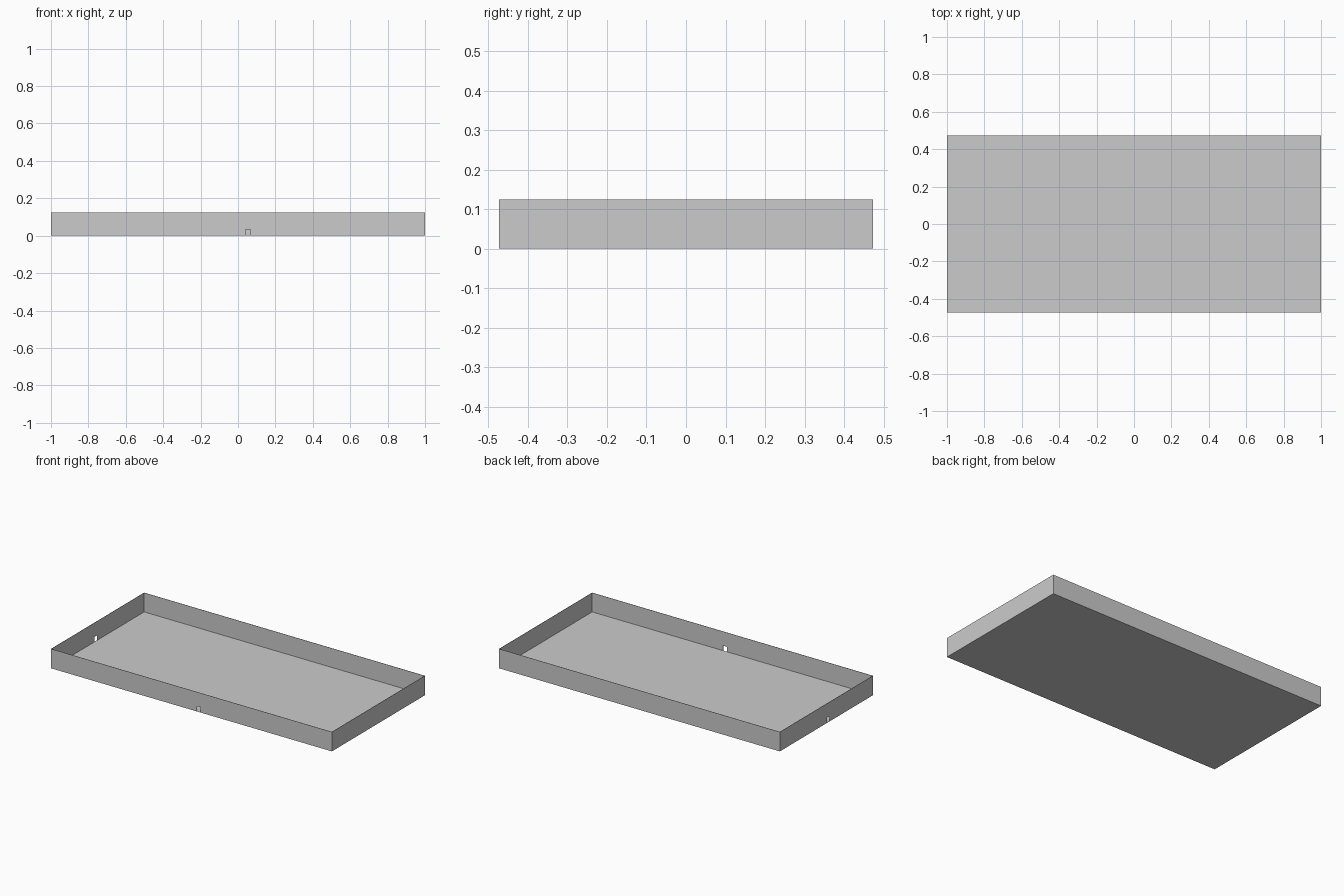
import bpy
import bmesh

cube = bpy.data.objects.get("Cube")
if cube:
    bpy.data.objects.remove(cube, do_unlink=True)

CELL = 1 / 19              # floor tile pitch
COLS, ROWS = 38, 18
HALF_X, HALF_Y = COLS * CELL / 2, ROWS * CELL / 2
HEIGHT = 0.125
THICK = 0.002              # sheet thickness of walls and base
DOOR_W, DOOR_H = CELL / 2, 0.034

grey = bpy.data.materials.new("plain grey")
grey.use_nodes = True
grey.diffuse_color = (0.6, 0.6, 0.6, 1)
grey.node_tree.nodes["Principled BSDF"].inputs["Base Color"].default_value = (0.6, 0.6, 0.6, 1)


def finish(name, bm):
    mesh = bpy.data.meshes.new(name)
    bm.to_mesh(mesh)
    bm.free()
    mesh.materials.append(grey)
    obj = bpy.data.objects.new(name, mesh)
    bpy.context.collection.objects.link(obj)
    return obj


def wall(name, along_x, side, door=None):
    """Thin upright sheet, with an optional doorway centred at door."""
    half = HALF_X if along_x else HALF_Y
    outline = [(-half, 0)]
    if door is not None:
        a, b = door - DOOR_W / 2, door + DOOR_W / 2
        outline += [(a, 0), (a, DOOR_H), (b, DOOR_H), (b, 0)]
    outline += [(half, 0), (half, HEIGHT), (-half, HEIGHT)]
    offset = side * (HALF_Y if along_x else HALF_X)
    bm = bmesh.new()
    points = [(u, offset, z) if along_x else (offset, u, z) for u, z in outline]
    face = bm.faces.new([bm.verts.new(p) for p in points])
    # Thicken towards the inside
    extruded = bmesh.ops.extrude_face_region(bm, geom=[face], use_keep_orig=True)
    moved = [v for v in extruded["geom"] if isinstance(v, bmesh.types.BMVert)]
    shift = (0, -side * THICK, 0) if along_x else (-side * THICK, 0, 0)
    bmesh.ops.translate(bm, verts=moved, vec=shift)
    bmesh.ops.recalc_face_normals(bm, faces=bm.faces)
    return finish(name, bm)


# Walls: the front and right ones have a small doorway
wall("front_wall", True, -1, door=CELL)
wall("back_wall", True, 1)
wall("left_wall", False, 1)
wall("right_wall", False, -1, door=-0.02)

# Flat underside
bm = bmesh.new()
corners = [(-1, -1), (-1, 1), (1, 1), (1, -1)]
bm.faces.new([bm.verts.new((x * HALF_X, y * HALF_Y, 0)) for x, y in corners])
finish("base_sheet", bm)

# Floor of separate square tiles laid edge to edge
bm = bmesh.new()
square = [(0, 0), (1, 0), (1, 1), (0, 1)]
for i in range(COLS):
    for j in range(ROWS):
        bm.faces.new([bm.verts.new(((i + u) * CELL - HALF_X, (j + v) * CELL - HALF_Y, THICK))
                      for u, v in square])
finish("floor_tiles", bm)
